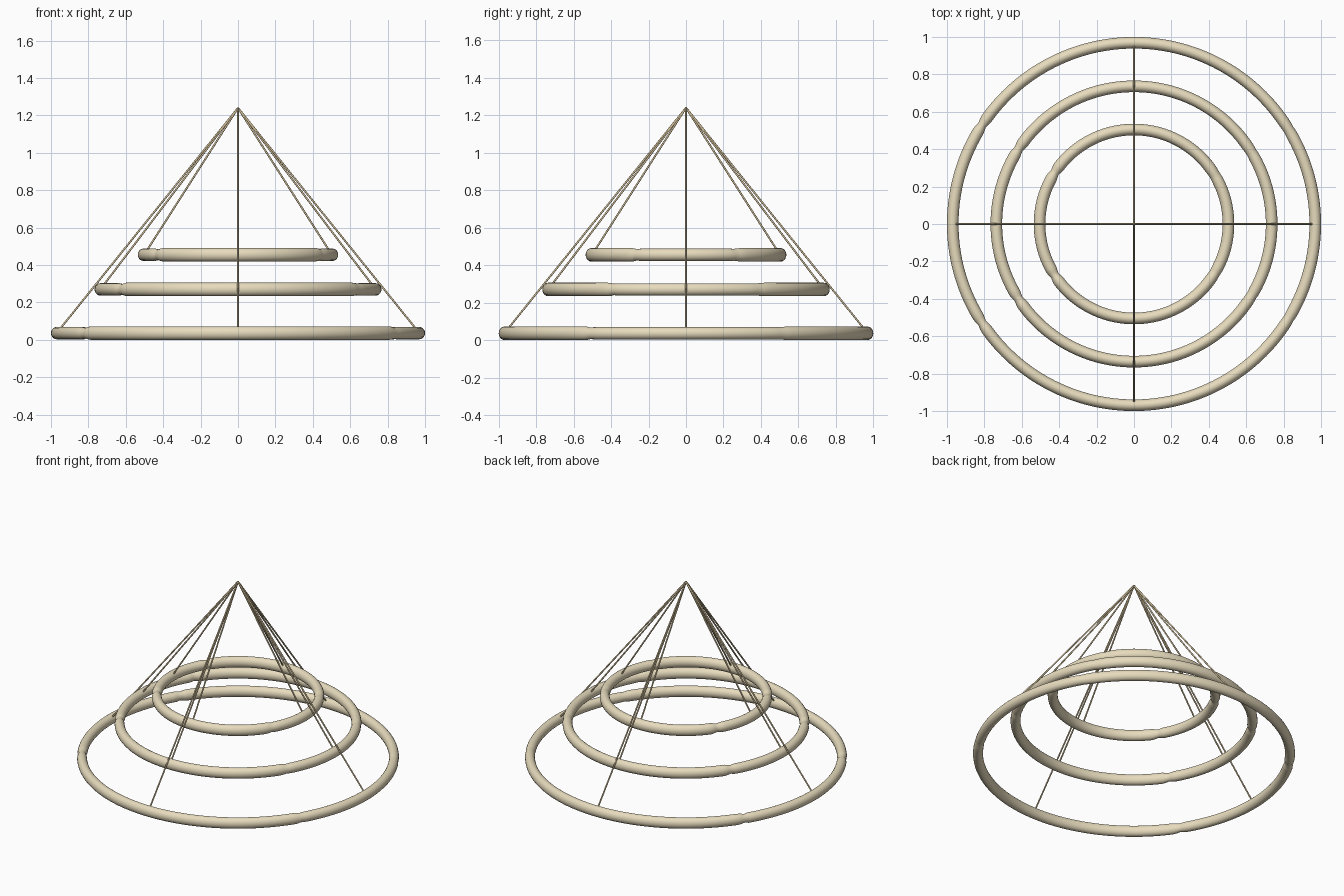
import bpy, bmesh, math
from mathutils import Vector

if "Cube" in bpy.data.objects:
    bpy.data.objects.remove(bpy.data.objects["Cube"])

SEGS, SIDES = 240, 20
APEX = Vector((0, 0, 1.24))
# joints between tube lengths: angle in degrees, pinch depth
JOINTS = [(31.5, 0.08), (-31.5, 0.08), (147, 0.24), (-147, 0.24)]


def material(name, colour):
    m = bpy.data.materials.new(name)
    m.diffuse_color = colour
    m.use_nodes = True
    m.node_tree.nodes["Principled BSDF"].inputs["Base Color"].default_value = m.diffuse_color
    return m


cream = material("cream", (0.80, 0.71, 0.51, 1))
brass = material("brass", (0.66, 0.54, 0.33, 1))


def finish(name, bm, mat):
    bmesh.ops.recalc_face_normals(bm, faces=bm.faces)
    for f in bm.faces:
        f.smooth = True
    me = bpy.data.meshes.new(name)
    bm.to_mesh(me)
    bm.free()
    me.materials.append(mat)
    ob = bpy.data.objects.new(name, me)
    bpy.context.collection.objects.link(ob)


# hoop: closed tube, slightly pinched at its joints
def hoop(name, outer, z):
    rx, rz = 0.031, 0.036
    major = outer - rx
    bm = bmesh.new()
    loops = []
    for i in range(SEGS):
        deg = i * 360 / SEGS
        a = math.radians(deg)
        s = 1.0
        for j, depth in JOINTS:
            arc = abs(math.radians((deg - j + 180) % 360 - 180)) * major
            s -= depth * max(0, 1 - arc / 0.035)
        # lengths on the left and right are a little slimmer in height
        h = rz * (0.92 if abs(math.sin(a)) < math.sin(math.radians(31.5)) else 1)
        loop = []
        for k in range(SIDES):
            t = 2 * math.pi * k / SIDES
            r = major + rx * s * math.cos(t)
            loop.append(bm.verts.new((r * math.cos(a), r * math.sin(a),
                                      z + h * s * math.sin(t))))
        loops.append(loop)
    for i in range(SEGS):
        p, q = loops[i], loops[(i + 1) % SEGS]
        for k in range(SIDES):
            n = (k + 1) % SIDES
            bm.faces.new((p[k], q[k], q[n], p[n]))
    finish(name, bm, cream)


# suspension wires: four straight rods from each hoop to the apex
def wires(name, radius, z):
    for i in range(4):
        a = i * math.pi / 2
        foot = Vector((radius * math.cos(a), radius * math.sin(a), z))
        d = APEX - foot
        bm = bmesh.new()
        bmesh.ops.create_cone(bm, cap_ends=True, segments=10, radius1=0.005,
                              radius2=0.005, depth=d.length)
        rot = d.to_track_quat('Z', 'Y').to_matrix().to_4x4()
        bmesh.ops.transform(bm, matrix=rot, verts=bm.verts)
        bmesh.ops.translate(bm, vec=(APEX + foot) / 2, verts=bm.verts)
        finish(f"{name}_{i + 1}", bm, brass)


for label, outer, z in (("lower", 1.0, 0.036), ("middle", 0.767, 0.27),
                        ("upper", 0.536, 0.455)):
    hoop(f"{label}_hoop", outer, z)
    wires(f"{label}_wire", outer - 0.05, z + 0.025)

for ob in bpy.context.collection.objects:
    ob.select_set(True)
    bpy.context.view_layer.objects.active = ob
bpy.ops.object.shade_smooth_by_angle(angle=math.radians(40))
